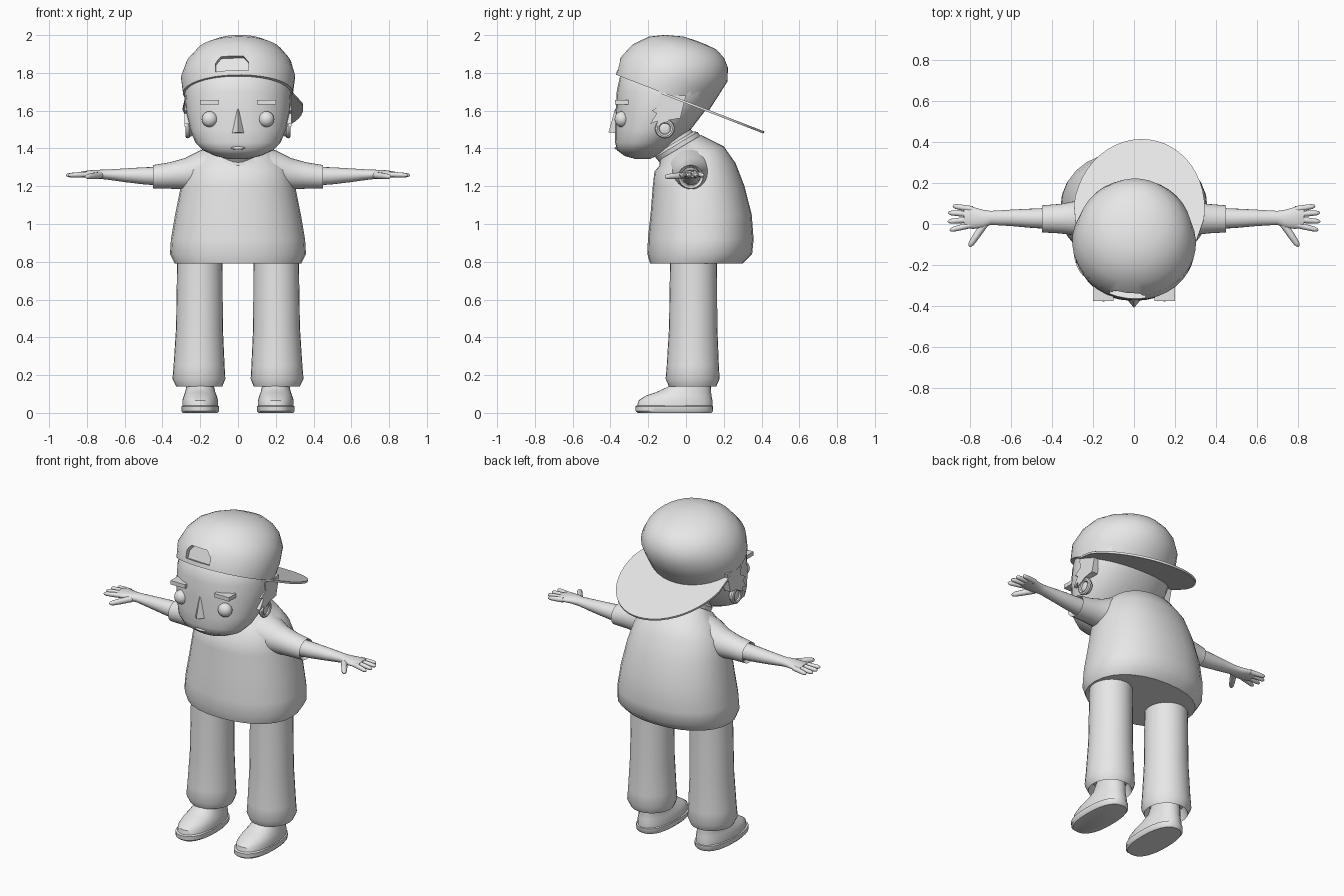
import bpy, bmesh, math
from mathutils import Matrix, Vector

cube = bpy.data.objects.get("Cube")
if cube:
    bpy.data.objects.remove(cube, do_unlink=True)

clay = bpy.data.materials.new("light_grey")
clay.use_nodes = True
GREY = (0.8, 0.8, 0.8, 1)
clay.diffuse_color = GREY
clay.node_tree.nodes["Principled BSDF"].inputs["Base Color"].default_value = GREY
parts = []

# Local x, y, z become world y, z, x: for parts running sideways
SIDEWAYS = Matrix(((0, 0, 1, 0), (1, 0, 0, 0), (0, 1, 0, 0), (0, 0, 0, 1)))


def finish(name, bm, matrix=None, mirror=False):
    if matrix is not None:
        bm.transform(matrix)
    bmesh.ops.recalc_face_normals(bm, faces=bm.faces)
    mesh = bpy.data.meshes.new(name)
    bm.to_mesh(mesh)
    bm.free()
    mesh.materials.append(clay)
    obj = bpy.data.objects.new(name, mesh)
    bpy.context.collection.objects.link(obj)
    if mirror:
        obj.modifiers.new("Mirror", "MIRROR").use_clip = False
    parts.append(obj)
    return obj


def loft(name, rings, matrix=None, mirror=False, n=28, p=2):
    """Skin rounded rings given as (height, cx, cy, rx, ry[, tilt])."""
    bm = bmesh.new()
    loops = []
    for h, cx, cy, rx, ry, *tilt in rings:
        loop = []
        for i in range(n):
            a = math.tau * i / n
            c, s = math.cos(a), math.sin(a)
            x = rx * math.copysign(abs(c) ** (2 / p), c)
            y = ry * math.copysign(abs(s) ** (2 / p), s)
            loop.append(bm.verts.new((cx + x, cy + y, h + (tilt[0] * y if tilt else 0))))
        loops.append(loop)
    for lo, hi in zip(loops, loops[1:]):
        for i in range(n):
            j = (i + 1) % n
            bm.faces.new((lo[i], lo[j], hi[j], hi[i]))
    bm.faces.new(loops[0])
    bm.faces.new(loops[-1])
    return finish(name, bm, matrix, mirror)


def plate(name, outline, depth, matrix=None, mirror=False):
    bm = bmesh.new()
    face = bm.faces.new([bm.verts.new((x, y, 0)) for x, y in outline])
    new = bmesh.ops.extrude_face_region(bm, geom=[face])["geom"]
    bmesh.ops.translate(bm, vec=(0, 0, depth),
                        verts=[v for v in new if isinstance(v, bmesh.types.BMVert)])
    return finish(name, bm, matrix, mirror)


def ball(name, pos, size, mirror=False):
    bm = bmesh.new()
    bmesh.ops.create_uvsphere(bm, u_segments=20, v_segments=12, radius=1)
    return finish(name, bm, Matrix.Translation(pos) @ Matrix.Diagonal((*size, 1)), mirror)


def finger(name, start, end, r):
    a, b = Vector(start), Vector(end)
    length = (b - a).length
    frame = Matrix.Translation(a) @ (b - a).to_track_quat("Z", "Y").to_matrix().to_4x4()
    steps = ((0, 1.1), (0.5, 1), (0.85, 0.85), (0.96, 0.55), (1, 0.15))
    loft(name, [(t * length, 0, 0, r * k, r * k) for t, k in steps], frame, True, 10)


# Shirt body, leaning into the neck at the top
loft("shirt", [
    (0.79, 0, 0.055, 0.335, 0.245), (0.84, 0, 0.073, 0.36, 0.277),
    (0.92, 0, 0.078, 0.355, 0.28), (1.05, 0, 0.08, 0.333, 0.268),
    (1.2, 0, 0.067, 0.303, 0.243), (1.3, 0, 0.048, 0.275, 0.215, 0.1),
    (1.36, 0, 0.03, 0.225, 0.17, 0.3), (1.405, 0, -0.03, 0.14, 0.11, 0.6)], p=2.2)
loft("collar", [(1.38, 0, -0.02, 0.12, 0.11, 0.6), (1.42, 0, -0.05, 0.125, 0.112, 0.6),
                (1.43, 0, -0.06, 0.11, 0.1, 0.6)])
loft("neck", [(1.38, 0, -0.02, 0.105, 0.098, 0.6), (1.52, 0, -0.14, 0.11, 0.1, 0.6)])

# Sleeves and arms
loft("sleeve", [
    (0.1, 0.03, 1.28, 0.14, 0.13), (0.2, 0.03, 1.28, 0.115, 0.11),
    (0.28, 0.028, 1.266, 0.085, 0.083), (0.36, 0.026, 1.257, 0.072, 0.07),
    (0.45, 0.025, 1.25, 0.066, 0.062), (0.43, 0.025, 1.25, 0.05, 0.05)], SIDEWAYS, True)
loft("arm", [
    (0.4, 0.027, 1.253, 0.052, 0.05), (0.5, 0.028, 1.255, 0.047, 0.045),
    (0.6, 0.03, 1.258, 0.04, 0.036), (0.7, 0.03, 1.262, 0.034, 0.026),
    (0.74, 0.025, 1.263, 0.045, 0.024), (0.79, 0.03, 1.264, 0.054, 0.02),
    (0.83, 0.035, 1.262, 0.052, 0.015)], SIDEWAYS, True, 20)
finger("thumb", (0.73, 0, 1.258), (0.805, -0.11, 1.25), 0.017)
for label, y0, x1, y1 in (("index", -0.003, 0.9, -0.03), ("middle", 0.022, 0.91, 0.012),
                          ("ring", 0.047, 0.908, 0.055), ("little", 0.072, 0.885, 0.088)):
    finger(label + "_finger", (0.79, y0, 1.263), (x1, y1, 1.258), 0.014)

# Trousers with a hollow hem
loft("trouser_leg", [
    (0.2, 0.205, 0.035, 0.1, 0.1), (0.14, 0.205, 0.035, 0.122, 0.125),
    (0.18, 0.207, 0.035, 0.14, 0.143), (0.25, 0.206, 0.036, 0.135, 0.138),
    (0.45, 0.204, 0.038, 0.124, 0.128), (0.82, 0.202, 0.04, 0.12, 0.124)], mirror=True)

# Shoes
loft("sole", [
    (0, 0.2, -0.06, 0.092, 0.195), (0.01, 0.2, -0.062, 0.1, 0.205),
    (0.035, 0.2, -0.062, 0.1, 0.206), (0.04, 0.2, -0.062, 0.09, 0.195)], mirror=True, p=2.4)
loft("shoe_upper", [
    (0.03, 0.2, -0.06, 0.095, 0.2), (0.065, 0.2, -0.056, 0.095, 0.196),
    (0.09, 0.2, -0.04, 0.087, 0.175), (0.11, 0.2, -0.012, 0.08, 0.145),
    (0.14, 0.2, 0.02, 0.073, 0.112), (0.22, 0.2, 0.04, 0.065, 0.08)], mirror=True, p=2.2)

# Head and face
loft("head", [
    (1.345, 0, -0.23, 0.05, 0.04), (1.36, 0, -0.24, 0.12, 0.085),
    (1.39, 0, -0.235, 0.185, 0.13), (1.43, 0, -0.22, 0.225, 0.155),
    (1.5, 0, -0.175, 0.255, 0.2), (1.6, 0, -0.135, 0.277, 0.237),
    (1.7, 0, -0.1, 0.283, 0.267), (1.78, 0, -0.085, 0.27, 0.265),
    (1.85, 0, -0.08, 0.2, 0.2)], p=2.15)
ball("eye", (0.15, -0.34, 1.555), (0.042, 0.038, 0.042), True)
ball("mouth", (0, -0.36, 1.402), (0.04, 0.018, 0.009))
bm = bmesh.new()
bmesh.ops.create_cube(bm, size=1)
finish("eyebrow", bm, Matrix.Translation((0.15, -0.34, 1.645))
       @ Matrix.Diagonal((0.1, 0.07, 0.024, 1)), True)
bm = bmesh.new()
for co in ((0, -0.375, 1.612), (0.05, -0.35, 1.48), (-0.05, -0.35, 1.48),
           (0, -0.41, 1.485), (0, -0.33, 1.55)):
    bm.verts.new(co)
bmesh.ops.convex_hull(bm, input=bm.verts)
finish("nose", bm)

# Ears with a raised rim, and jagged sideburns
ball("ear", (0.252, -0.112, 1.505), (0.02, 0.043, 0.043), True)
bpy.ops.mesh.primitive_torus_add(major_radius=0.04, minor_radius=0.012,
                                 major_segments=24, minor_segments=8)
ring = bpy.context.object
bm = bmesh.new()
bm.from_mesh(ring.data)
bpy.data.objects.remove(ring, do_unlink=True)
finish("ear_rim", bm, Matrix.Translation((0.266, -0.112, 1.505)) @ SIDEWAYS, True)
plate("sideburn", [(-0.14, 1.68), (-0.13, 1.63), (-0.18, 1.6), (-0.155, 1.585),
                   (-0.19, 1.53), (-0.15, 1.545), (-0.16, 1.515), (-0.09, 1.55),
                   (-0.03, 1.56), (0.0, 1.68)], 0.04,
      Matrix.Translation((0.243, 0, 0)) @ SIDEWAYS, True)

# Backwards cap, tipped down at the back and turned slightly
cap_frame = (Matrix.Translation((0, -0.125, 1.695))
             @ Matrix.Rotation(math.radians(-21.2), 4, "X")
             @ Matrix.Rotation(math.radians(-7), 4, "Z"))
cap = loft("cap_crown", [
    (0, 0, 0, 0.292, 0.263), (0.09, 0, 0.003, 0.303, 0.279),
    (0.18, 0, 0.03, 0.278, 0.27), (0.25, 0, 0.05, 0.227, 0.226),
    (0.29, 0, 0.07, 0.165, 0.168), (0.317, 0, 0.09, 0.09, 0.095),
    (0.322, 0, 0.09, 0.02, 0.02)], cap_frame, n=36)
cutter = plate("cap_opening", [(-0.088, 0.025), (0.088, 0.025), (0.088, 0.07),
                               (0.06, 0.105), (-0.06, 0.105), (-0.088, 0.07)], 0.2,
               cap_frame @ Matrix.Translation((0, -0.235, 0))
               @ Matrix.Rotation(math.pi / 2, 4, "X"))
cut = cap.modifiers.new("Opening", "BOOLEAN")
cut.operation, cut.solver, cut.object = "DIFFERENCE", "EXACT", cutter
bpy.context.view_layer.objects.active = cap
bpy.ops.object.modifier_apply(modifier=cut.name)
parts.remove(cutter)
bpy.data.objects.remove(cutter, do_unlink=True)
arc = [math.pi * i / 24 for i in range(25)]
plate("cap_brim", [(0.28, 0)] + [(0.32 * math.cos(a), 0.2 + 0.38 * math.sin(a)) for a in arc]
      + [(-0.28, 0)], 0.012, cap_frame @ Matrix.Translation((0, 0, -0.008)))

# Smooth shading with crisp edges
bpy.ops.object.select_all(action="DESELECT")
for obj in parts:
    obj.select_set(True)
bpy.context.view_layer.objects.active = parts[0]
bpy.ops.object.shade_smooth_by_angle(angle=math.radians(40))
